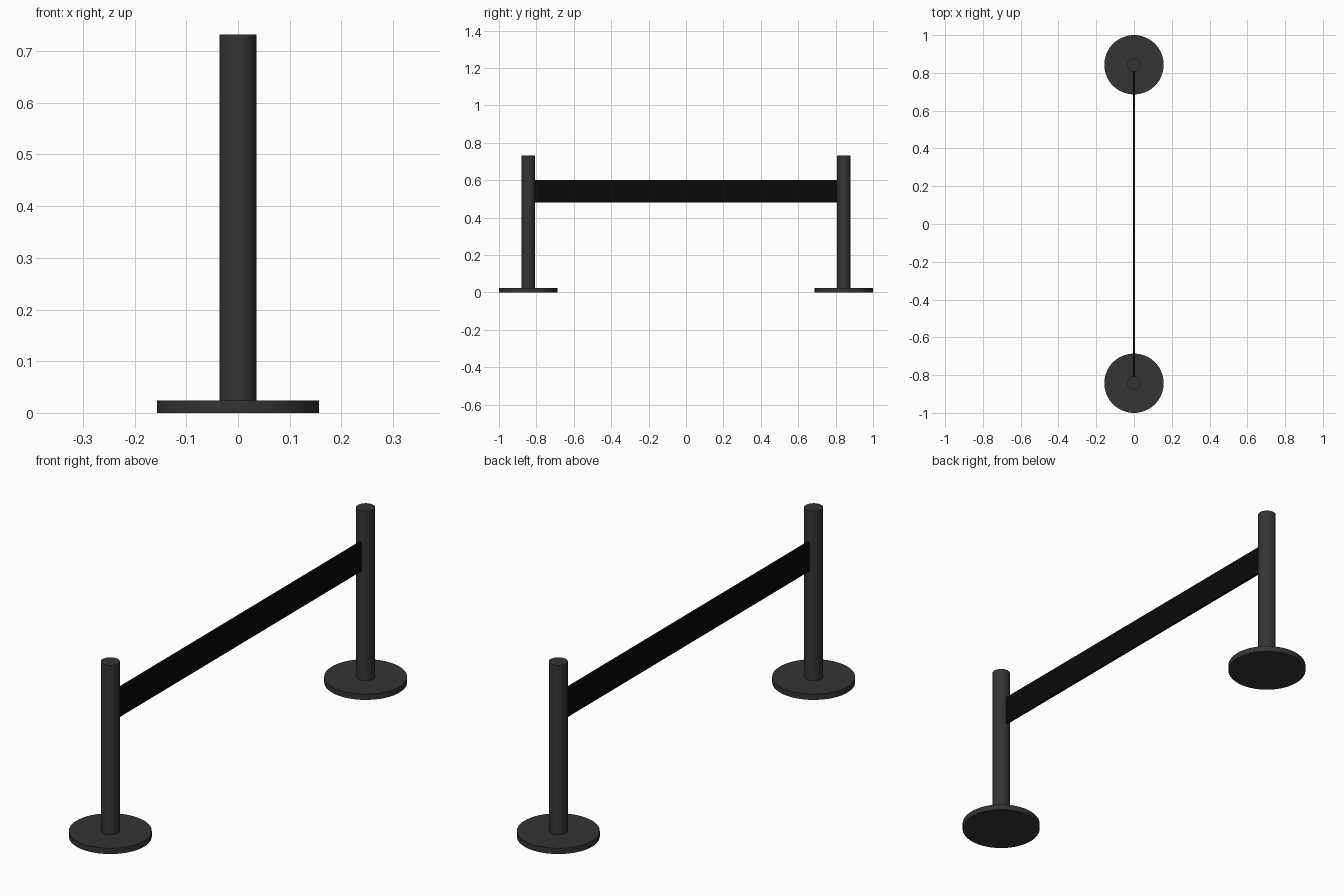
import bpy, math

if "Cube" in bpy.data.objects:
    bpy.data.objects.remove(bpy.data.objects["Cube"])

POST_Y, POST_R, POST_H = 0.843, 0.036, 0.732
BASE_R, BASE_H = 0.157, 0.024


def material(name, color):
    m = bpy.data.materials.new(name)
    m.diffuse_color = (*color, 1)
    m.use_nodes = True
    m.node_tree.nodes["Principled BSDF"].inputs["Base Color"].default_value = m.diffuse_color
    return m


def cylinder(name, radius, z0, z1, y, mat):
    bpy.ops.mesh.primitive_cylinder_add(vertices=64, radius=radius, depth=z1 - z0,
                                        location=(0, y, (z0 + z1) / 2))
    ob = bpy.context.object
    ob.name = name
    ob.data.materials.append(mat)
    bpy.ops.object.shade_smooth_by_angle(angle=math.radians(30))
    return ob


metal = material("dark_metal", (0.035, 0.035, 0.035))
fabric = material("black_fabric", (0.003, 0.003, 0.003))

# Two stanchions: round foot plate and upright post
for side, s in (("near", -1), ("far", 1)):
    cylinder(side + "_base", BASE_R, 0, BASE_H, s * POST_Y, metal)
    cylinder(side + "_post", POST_R, BASE_H, POST_H, s * POST_Y, metal)

# Belt stretched between the posts, ends just entering the post surfaces
bpy.ops.mesh.primitive_cube_add(size=1, location=(0, 0, 0.54))
belt = bpy.context.object
belt.name = "belt"
belt.scale = (0.01, 2 * (POST_Y - POST_R) + 0.004, 0.121)
bpy.ops.object.transform_apply(location=False, rotation=False, scale=True)
belt.data.materials.append(fabric)
